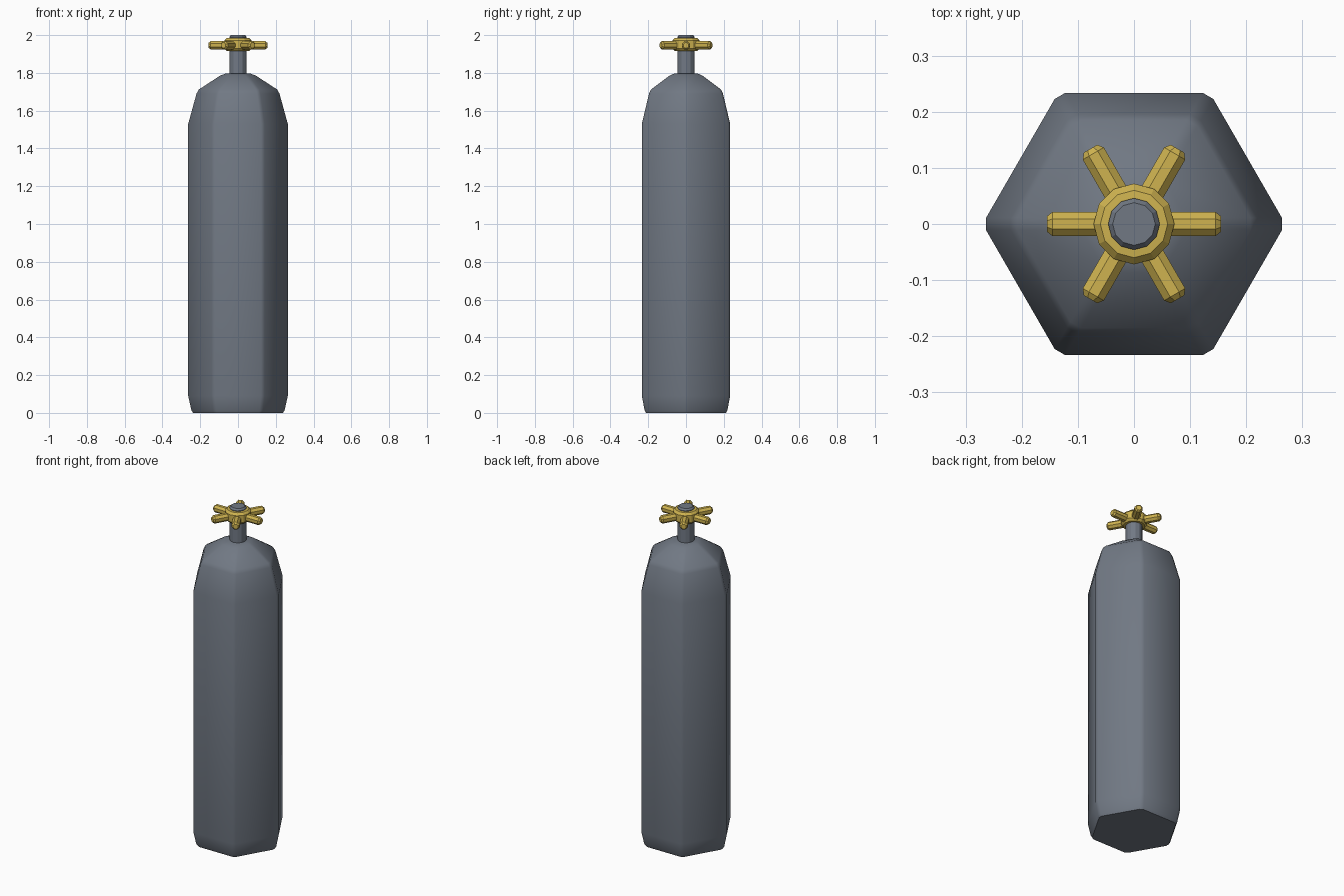
import bpy, bmesh, math
from mathutils import Matrix

if "Cube" in bpy.data.objects:
    bpy.data.objects.remove(bpy.data.objects["Cube"])


def material(name, rgb):
    m = bpy.data.materials.new(name)
    m.diffuse_color = (*rgb, 1)
    m.use_nodes = True
    m.node_tree.nodes["Principled BSDF"].inputs["Base Color"].default_value = m.diffuse_color
    return m


steel = material("steel grey", (0.165, 0.190, 0.230))
brass = material("brass yellow", (0.62, 0.45, 0.08))


def chamfered_hexagon(radius, z, cut=0.011):
    """Hexagon with a corner on +x and each corner cut flat."""
    pts = []
    for i in range(6):
        rot = Matrix.Rotation(math.radians(60 * i), 2)
        for side in (-cut, cut):
            x = radius - cut / math.sqrt(3)
            a = math.radians(60 * i)
            pts.append((x * math.cos(a) - side * math.sin(a),
                        x * math.sin(a) + side * math.cos(a), z))
    return pts


def circle(radius, z, sides=12):
    return [(radius * math.cos(math.tau * i / sides),
             radius * math.sin(math.tau * i / sides), z) for i in range(sides)]


def loft(name, rings, mat, smooth=None, matrix=None):
    """Skin a stack of rings and close both ends."""
    bm = bmesh.new()
    loops = [[bm.verts.new(p) for p in ring] for ring in rings]
    n = len(loops[0])
    for a, b in zip(loops, loops[1:]):
        for i in range(n):
            j = (i + 1) % n
            bm.faces.new((a[i], a[j], b[j], b[i]))
    bm.faces.new(loops[0][::-1])
    bm.faces.new(loops[-1])
    if matrix:
        bm.transform(matrix)
    bmesh.ops.recalc_face_normals(bm, faces=bm.faces)
    mesh = bpy.data.meshes.new(name)
    bm.to_mesh(mesh)
    bm.free()
    mesh.materials.append(mat)
    obj = bpy.data.objects.new(name, mesh)
    bpy.context.collection.objects.link(obj)
    if smooth:
        bpy.ops.object.select_all(action='DESELECT')
        obj.select_set(True)
        bpy.context.view_layer.objects.active = obj
        bpy.ops.object.shade_smooth_by_angle(angle=math.radians(smooth))
    return obj


# Hexagonal tank body with tapered foot and shoulders
body_profile = [(0.245, 0.0), (0.253, 0.014), (0.27, 0.09), (0.27, 1.53),
                (0.226, 1.69), (0.214, 1.712), (0.10, 1.786), (0.07, 1.797)]
loft("tank_body", [chamfered_hexagon(r, z) for r, z in body_profile], steel, 35)

# Valve stem
stem_profile = [(0.046, 1.78), (0.046, 1.99), (0.038, 2.0)]
loft("valve_stem", [circle(r, z) for r, z in stem_profile], steel)

# Handwheel hub
hub_profile = [(0.06, 1.917), (0.072, 1.93), (0.072, 1.972),
               (0.06, 1.985), (0.048, 1.986)]
loft("handwheel_hub", [circle(r, z) for r, z in hub_profile], brass)

# Six octagonal spokes with tapered tips
turn = Matrix.Rotation(math.radians(22.5), 4, 'Z')
for k in range(6):
    place = (Matrix.Translation((0, 0, 1.946))
             @ Matrix.Rotation(math.radians(60 * k), 4, 'Z')
             @ Matrix.Rotation(math.radians(90), 4, 'Y') @ turn)
    rings = [circle(r, d, 8) for r, d in ((0.0235, 0.05), (0.0235, 0.145), (0.015, 0.155))]
    loft(f"handwheel_spoke_{k + 1}", rings, brass, None, place)
